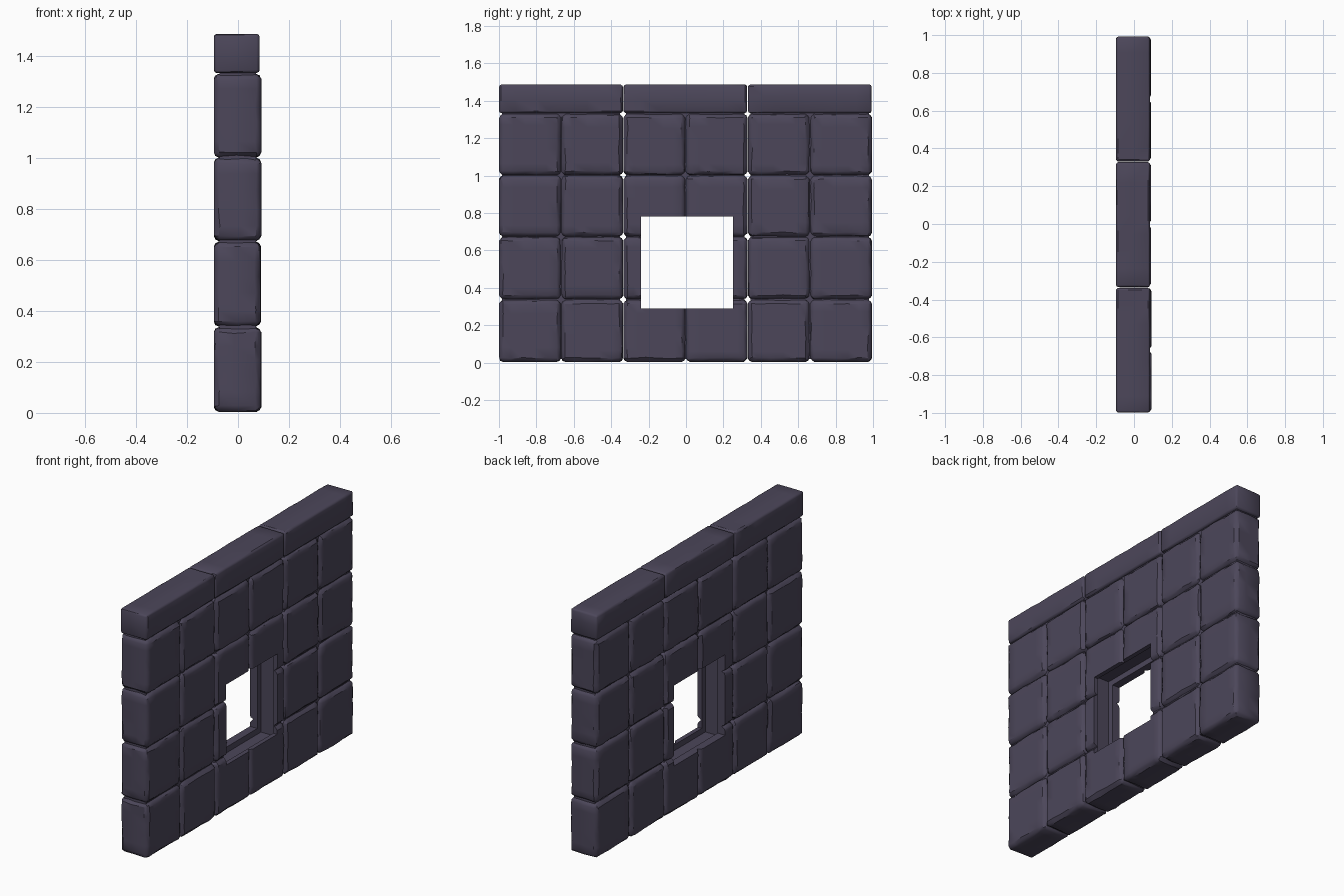
import bpy, bmesh, random
from mathutils import Vector

if "Cube" in bpy.data.objects:
    bpy.data.objects.remove(bpy.data.objects["Cube"])

random.seed(4)

stone = bpy.data.materials.new("dark violet stone")
stone.diffuse_color = (0.072, 0.062, 0.102, 1)
stone.use_nodes = True
stone.node_tree.nodes["Principled BSDF"].inputs["Base Color"].default_value = stone.diffuse_color


def finish(bm, name):
    mesh = bpy.data.meshes.new(name)
    bm.to_mesh(mesh)
    bm.free()
    mesh.materials.append(stone)
    ob = bpy.data.objects.new(name, mesh)
    bpy.context.collection.objects.link(ob)
    return ob


def box(name, lo, hi, bevel=0.0, rough=0.0, cuts=(0, 0, 0)):
    """Box between two corners, with rounded and slightly chipped edges."""
    lo, hi = Vector(lo), Vector(hi)
    bm = bmesh.new()
    bmesh.ops.create_cube(bm, size=1)
    for v in bm.verts:
        v.co = Vector((lo[i] + (v.co[i] + 0.5) * (hi[i] - lo[i]) for i in range(3)))
    # extra loops along each axis so the edges can be worn unevenly
    for axis in range(3):
        n = cuts[axis]
        for k in range(1, n + 1):
            p, no = Vector((0, 0, 0)), Vector((0, 0, 0))
            p[axis] = lo[axis] + (hi[axis] - lo[axis]) * (k + random.uniform(-.2, .2)) / (n + 1)
            no[axis] = 1
            bmesh.ops.bisect_plane(bm, geom=bm.verts[:] + bm.edges[:] + bm.faces[:],
                                   plane_co=p, plane_no=no)
    if bevel:
        sharp = [e for e in bm.edges if e.calc_face_angle(0) > 1]
        bmesh.ops.bevel(bm, geom=sharp, offset=bevel, segments=2, profile=0.5,
                        affect='EDGES', clamp_overlap=True)
    if rough:
        # pull worn edge vertices inwards, leave the flat faces straight
        mid = (lo + hi) / 2
        for v in bm.verts:
            on = [i for i in range(3) if abs(abs(v.co[i] - mid[i]) - (hi[i] - lo[i]) / 2) < 1e-4]
            free = [i for i in range(3) if i not in on]
            for i in free:
                if abs(v.co[i] - mid[i]) > (hi[i] - lo[i]) / 2 - bevel * 1.2:
                    s = 1 if v.co[i] > mid[i] else -1
                    v.co[i] -= s * random.uniform(0, rough)
    bmesh.ops.recalc_face_normals(bm, faces=bm.faces)
    ob = finish(bm, name)
    if bevel:
        bpy.context.view_layer.objects.active = ob
        ob.select_set(True)
        bpy.ops.object.shade_smooth_by_angle(angle=0.6)
        ob.select_set(False)
    return ob


# square blocks: six columns, four courses
ROWS = [(0.004, 0.336), (0.339, 0.672), (0.674, 1.001), (1.002, 1.330)]
around_window = []
for r, (z0, z1) in enumerate(ROWS):
    for c in range(6):
        y0 = -0.999 + c * 0.3325
        y1 = y0 + 0.330
        j = random.uniform(0, 0.005)
        b = box(f"wall_block_{r}_{c}", (-0.095, y0, z0), (0.092 - j, y1, z1),
                0.018, 0.007, (1, 4, 4))
        if c in (2, 3) and r < 3:
            around_window.append(b)

# coping stones along the top
for c in range(3):
    y0 = -0.999 + c * 0.665
    box(f"coping_stone_{c}", (-0.095, y0, 1.334), (0.085, y0 + 0.661, 1.486),
        0.010, 0.003, (1, 6, 1))

# mortar core behind the joints, one per wall section
for c in range(3):
    y0 = -0.985 + c * 0.665
    core = box(f"mortar_core_{c}", (-0.073, y0, 0.02), (0.070, y0 + 0.633, 1.36))
    if c == 1:
        around_window.append(core)

# square window opening, with a recess in the middle of its reveal
cutters = [box("window_cutter", (-0.3, -0.24, 0.29), (0.3, 0.25, 0.78)),
           box("recess_cutter", (-0.045, -0.275, 0.255), (0.062, 0.285, 0.815))]
for ob in around_window:
    for cutter in cutters:
        m = ob.modifiers.new("opening", 'BOOLEAN')
        m.operation = 'DIFFERENCE'
        m.solver = 'EXACT'
        m.object = cutter
bpy.context.view_layer.update()
deps = bpy.context.evaluated_depsgraph_get()
cut = [bpy.data.meshes.new_from_object(ob.evaluated_get(deps)) for ob in around_window]
for ob, mesh in zip(around_window, cut):
    ob.modifiers.clear()
    ob.data = mesh
for cutter in cutters:
    bpy.data.objects.remove(cutter)
